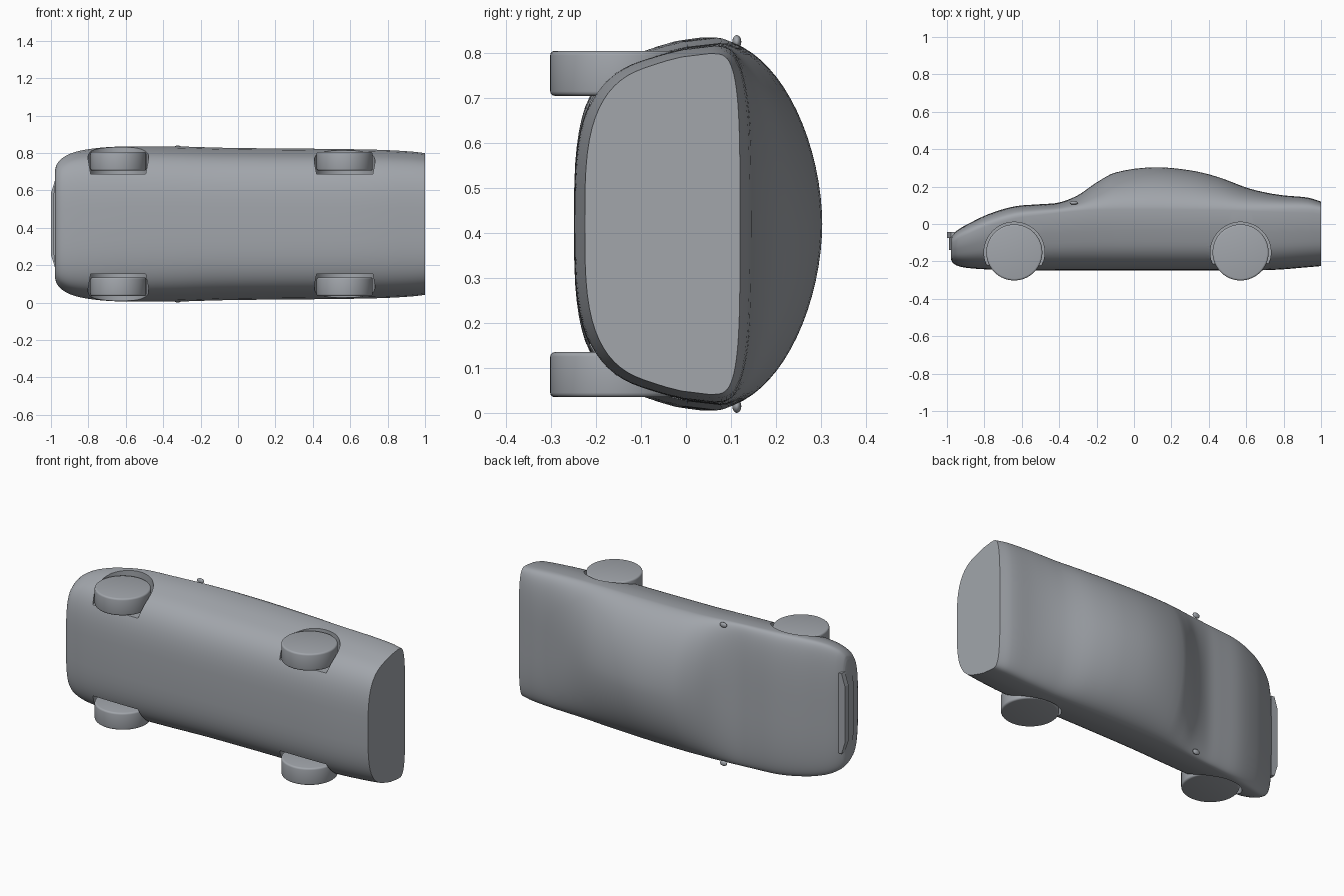
import bpy, bmesh, math
from mathutils import Matrix

if "Cube" in bpy.data.objects:
    bpy.data.objects.remove(bpy.data.objects["Cube"])

MID = 0.42          # centre of the car's width along z
grey = bpy.data.materials.new("plain_grey")
grey.diffuse_color = (0.36, 0.38, 0.41, 1)
grey.use_nodes = True
grey.node_tree.nodes["Principled BSDF"].inputs["Base Color"].default_value = grey.diffuse_color


def make(name, bm):
    bmesh.ops.recalc_face_normals(bm, faces=bm.faces)
    me = bpy.data.meshes.new(name)
    bm.to_mesh(me)
    bm.free()
    me.materials.append(grey)
    ob = bpy.data.objects.new(name, me)
    bpy.context.collection.objects.link(ob)
    return ob


def activate(ob):
    bpy.ops.object.select_all(action='DESELECT')
    ob.select_set(True)
    bpy.context.view_layer.objects.active = ob


def smooth(ob, deg=35):
    activate(ob)
    bpy.ops.object.shade_smooth_by_angle(angle=math.radians(deg))


def cylinder(name, x, y, z0, z1, r, bevel=0):
    bm = bmesh.new()
    bmesh.ops.create_cone(bm, cap_ends=True, segments=64, radius1=r, radius2=r,
                          depth=z1 - z0,
                          matrix=Matrix.Translation((x, y, (z0 + z1) / 2)))
    if bevel:
        rims = [e for e in bm.edges if any(len(f.verts) > 4 for f in e.link_faces)]
        bmesh.ops.bevel(bm, geom=rims, offset=bevel, segments=3, profile=0.5,
                        affect='EDGES')
    return make(name, bm)


# Body stations: x, roof line, floor line, half width, shoulder height, roundness
KEYS = [
    (-.978, -.070, -.190, .290, -.105, 3.0),
    (-.970, -.056, -.207, .318, -.100, 3.0),
    (-.940, -.030, -.225, .352, -.080, 3.0),
    (-.880, .004, -.236, .382, -.050, 3.0),
    (-.780, .052, -.243, .403, -.010, 3.0),
    (-.640, .094, -.248, .414, .030, 3.0),
    (-.500, .106, -.249, .415, .048, 3.0),
    (-.400, .115, -.249, .415, .060, 2.8),
    (-.300, .154, -.249, .414, .070, 2.3),
    (-.200, .222, -.249, .411, .076, 2.0),
    (-.100, .275, -.249, .408, .078, 1.9),
    (.100, .303, -.249, .405, .078, 1.85),
    (.300, .287, -.249, .403, .076, 1.85),
    (.450, .251, -.249, .402, .074, 1.9),
    (.600, .195, -.249, .400, .070, 2.1),
    (.700, .169, -.247, .398, .066, 2.5),
    (.800, .153, -.242, .395, .062, 3.0),
    (.930, .141, -.231, .387, .058, 3.5),
    (1.00, .120, -.225, .379, .052, 4.0),
]


def tangent(i, k):
    a, b = KEYS[max(i - 1, 0)], KEYS[min(i + 1, len(KEYS) - 1)]
    return (b[k] - a[k]) / (b[0] - a[0])


def station(i, t):
    p, q = KEYS[i], KEYS[i + 1]
    h = q[0] - p[0]
    s = [p[0] + t * h]
    for k in range(1, 6):
        s.append((2*t**3 - 3*t*t + 1) * p[k] + (t**3 - 2*t*t + t) * h * tangent(i, k)
                 + (3*t*t - 2*t**3) * q[k] + (t**3 - t*t) * h * tangent(i + 1, k))
    return s


def ring(bm, s):
    x, top, bot, w, sh, n = s
    out = []
    for j in range(72):
        a = 2 * math.pi * j / 72
        c, v = math.cos(a), math.sin(a)
        if abs(c) < 1e-9:
            c = 0
        if v >= 0:                                   # roof or bonnet
            y = sh + (top - sh) * v ** (2 / n)
            z = abs(c) ** (2 / n)
        else:                                        # flanks and floor
            d = abs(v) ** (2 / 3.3)
            u = min(1, d * 1.8)
            y = sh + (bot - sh) * d
            z = abs(c) ** (2 / 3.3) * (1 - .05 * u * u * (3 - 2 * u))
        out.append(bm.verts.new((x, y, MID + math.copysign(w * z, c))))
    return out


bm = bmesh.new()
rings = [ring(bm, station(i, t / 4)) for i in range(len(KEYS) - 1) for t in range(4)]
rings.append(ring(bm, KEYS[-1]))
for a, b in zip(rings, rings[1:]):
    for j in range(72):
        k = (j + 1) % 72
        bm.faces.new((a[j], a[k], b[k], b[j]))
bm.faces.new(rings[0])
bm.faces.new(rings[-1])
body = make("car_body", bm)

# Wheels and the arches cut around them
for label, x in (("front", -.64), ("rear", .57)):
    for side, z0, z1, c0, c1 in (("right", .035, .135, -.1, .153),
                                 ("left", .705, .805, .687, .94)):
        cut = cylinder("arch_cutter", x, -.152, c0, c1, .162)
        cut.hide_render = True
        mod = body.modifiers.new("arch", 'BOOLEAN')
        mod.operation = 'DIFFERENCE'
        mod.solver = 'EXACT'
        mod.object = cut
        activate(body)
        bpy.ops.object.modifier_apply(modifier=mod.name)
        bpy.data.objects.remove(cut)
        smooth(cylinder(f"{label}_{side}_wheel", x, -.152, z0, z1, .15, .01), 50)
smooth(body)


# Nose bumper: tapered bars across the front
def bar(name, x0, half_in, half_out, y0, y1):
    bm = bmesh.new()
    outline = [(-.96, -half_in), (-.978, -half_in), (x0, -half_out),
               (x0, half_out), (-.978, half_in), (-.96, half_in)]
    low = [bm.verts.new((x, y0, MID + z)) for x, z in outline]
    high = [bm.verts.new((x, y1, MID + z)) for x, z in outline]
    for j in range(6):
        k = (j + 1) % 6
        bm.faces.new((low[j], low[k], high[k], high[j]))
    bm.faces.new(low)
    bm.faces.new(high)
    make(name, bm)


bar("nose_upper_lip", -1.0, .235, .165, -.075, -.043)
bar("nose_lower_plate", -.99, .22, .13, -.14, -.075)

# Door mirrors
for side, z in (("right", .015), ("left", .825)):
    bm = bmesh.new()
    bmesh.ops.create_uvsphere(bm, u_segments=20, v_segments=12, radius=1)
    bmesh.ops.transform(bm, verts=bm.verts, matrix=Matrix.Translation((-.322, .113, z))
                        @ Matrix.Diagonal((.022, .01, .015, 1)))
    smooth(make(f"{side}_mirror", bm), 60)
